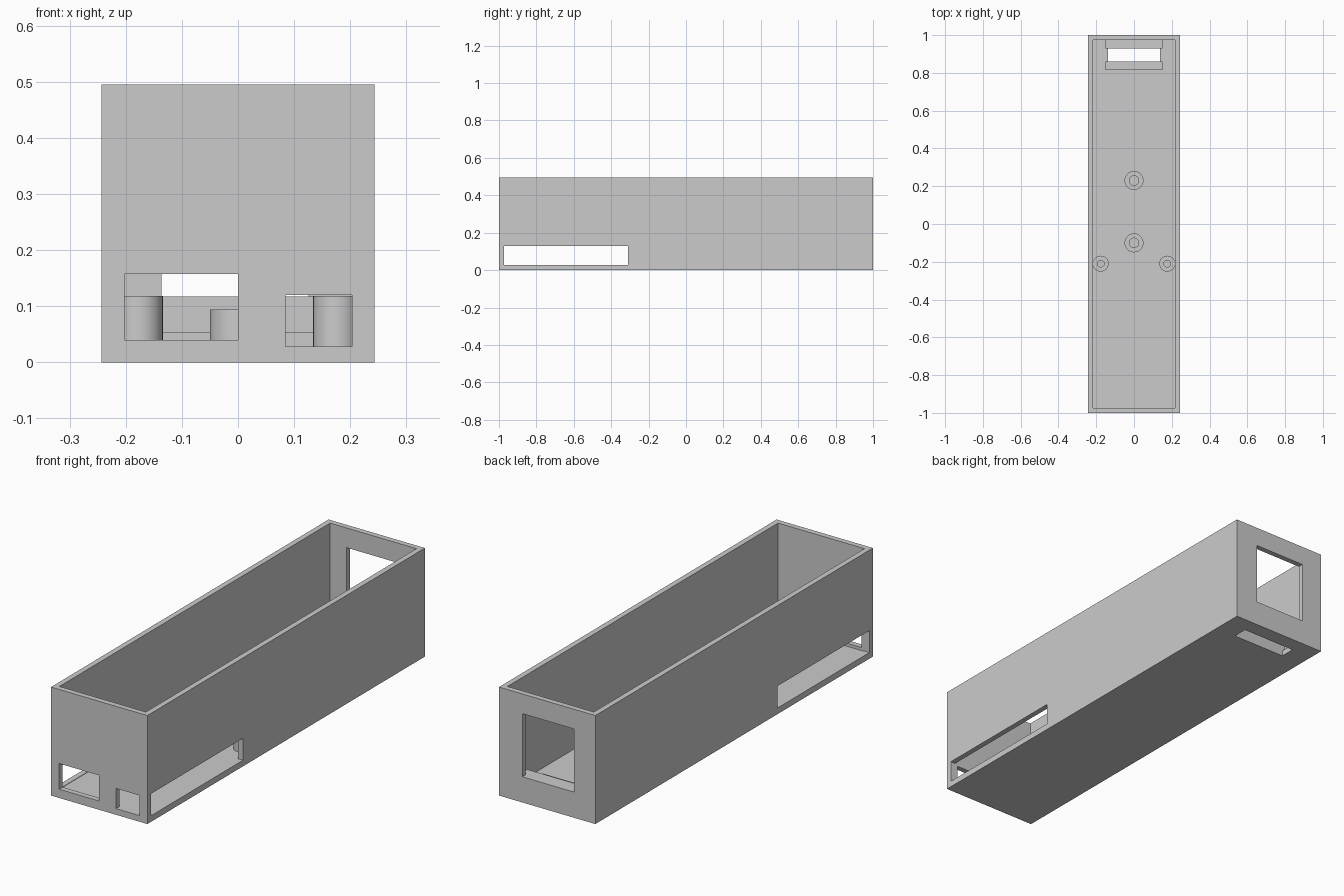
import bpy, bmesh, math

if "Cube" in bpy.data.objects:
    bpy.data.objects.remove(bpy.data.objects["Cube"])

W, L, H = 0.243, 1.0, 0.495      # half width, half length, height
WALL, FLOOR = 0.025, 0.026

grey = bpy.data.materials.new("light grey")
grey.diffuse_color = (0.6, 0.6, 0.6, 1)
grey.use_nodes = True
grey.node_tree.nodes["Principled BSDF"].inputs["Base Color"].default_value = grey.diffuse_color


def make_object(name, bm):
    bmesh.ops.recalc_face_normals(bm, faces=bm.faces)
    mesh = bpy.data.meshes.new(name)
    bm.to_mesh(mesh)
    bm.free()
    obj = bpy.data.objects.new(name, mesh)
    obj.data.materials.append(grey)
    bpy.context.collection.objects.link(obj)
    return obj


def box(name, x, y, z):
    """Box from (min, max) ranges."""
    bm = bmesh.new()
    bmesh.ops.create_cube(bm, size=1)
    for v in bm.verts:
        for i, (a, b) in enumerate((x, y, z)):
            v.co[i] = a if v.co[i] < 0 else b
    return make_object(name, bm)


def tube(name, cx, cy, outer, inner, z0, z1, n=64):
    """Hollow post with a round bore."""
    bm = bmesh.new()
    rings = []
    for r, z in ((outer, z0), (outer, z1), (inner, z1), (inner, z0)):
        rings.append([bm.verts.new((cx + r * math.cos(2 * math.pi * i / n),
                                    cy + r * math.sin(2 * math.pi * i / n), z))
                      for i in range(n)])
    for k in range(4):
        a, b = rings[k], rings[(k + 1) % 4]
        for i in range(n):
            j = (i + 1) % n
            bm.faces.new((a[i], a[j], b[j], b[i]))
    obj = make_object(name, bm)
    bpy.ops.object.select_all(action='DESELECT')
    obj.select_set(True)
    bpy.context.view_layer.objects.active = obj
    bpy.ops.object.shade_smooth_by_angle(angle=math.radians(35))
    return obj


def cut(target, x, y, z):
    """Cut a box-shaped opening and remove the cutter."""
    cutter = box("cutter", x, y, z)
    cutter.hide_render = True
    mod = target.modifiers.new("opening", 'BOOLEAN')
    mod.operation, mod.solver, mod.object = 'DIFFERENCE', 'EXACT', cutter
    bpy.context.view_layer.objects.active = target
    bpy.ops.object.modifier_apply(modifier=mod.name)
    bpy.data.objects.remove(cutter)


# Open-topped case with walls and floor
case = box("case", (-W, W), (-L, L), (0, H))
cut(case, (-W + WALL, W - WALL), (-L + WALL, L - WALL), (FLOOR, H + 0.1))

# Openings: two in the front wall, one in the back, side slots, floor slot
cut(case, (-0.202, 0.0), (-1.1, -0.9), (0.04, 0.157))
cut(case, (0.085, 0.203), (-1.1, -0.9), (0.028, 0.12))
cut(case, (-0.136, 0.126), (0.9, 1.1), (0.117, 0.405))
cut(case, (-0.4, 0.4), (-0.974, -0.311), (0.028, 0.128))
cut(case, (-0.137, 0.137), (0.86, 0.929), (-0.1, 0.1))

# Low and high retaining bars either side of the floor slot
box("low_bar", (-0.151, 0.151), (0.814, 0.86), (FLOOR, 0.054))
box("high_bar", (-0.151, 0.151), (0.929, L - WALL), (FLOOR, 0.117))

# Hollow mounting posts on the floor
for s, side in ((-1, "left"), (1, "right")):
    tube(side + "_post", s * 0.176, -0.21, 0.042, 0.018, FLOOR - 0.005, 0.118)
for y, end in ((-0.1, "front"), (0.23, "rear")):
    tube(end + "_centre_post", 0, y, 0.05, 0.025, FLOOR - 0.005, 0.094)
